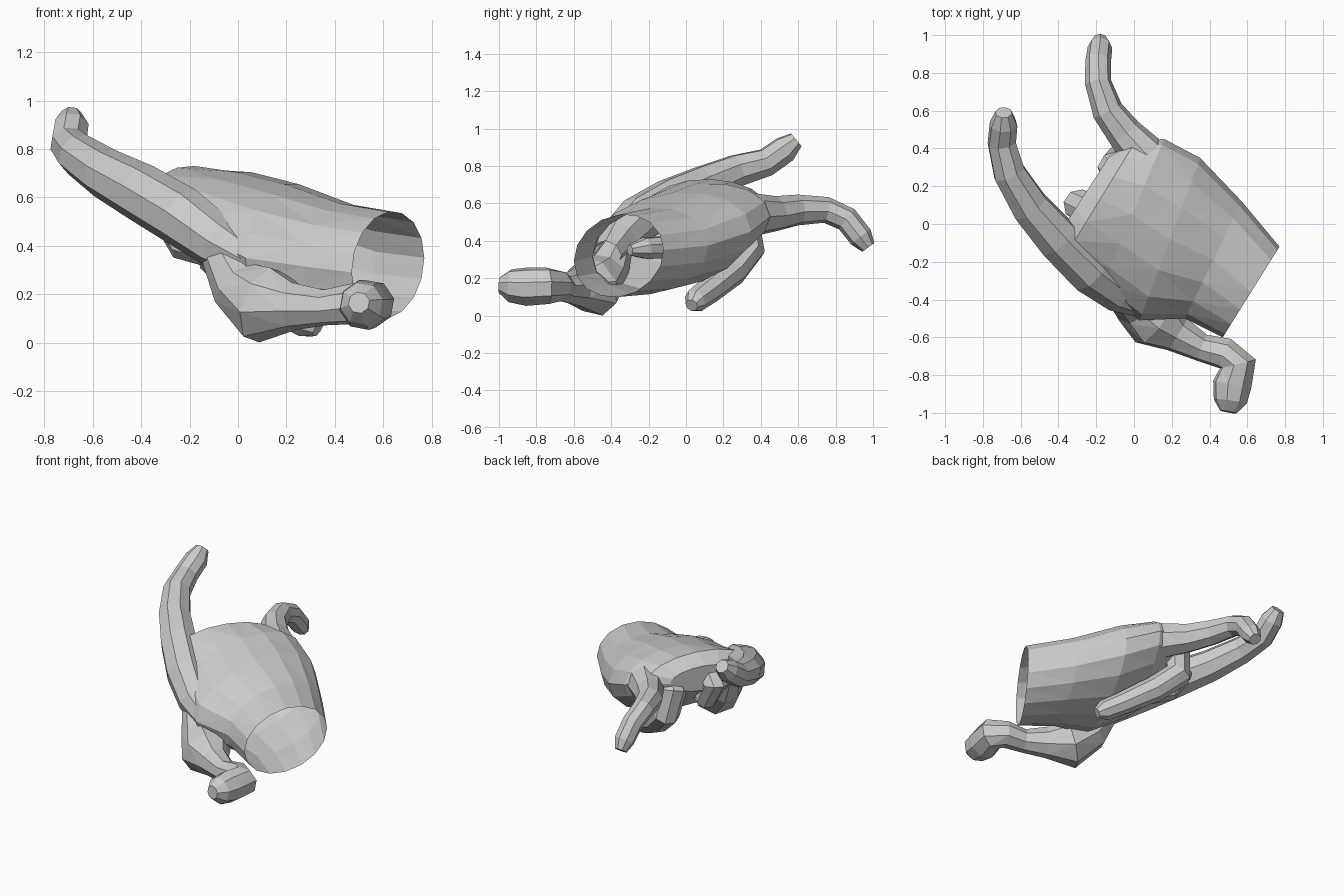
import bpy, bmesh, math
from mathutils import Vector

if "Cube" in bpy.data.objects:
    bpy.data.objects.remove(bpy.data.objects["Cube"])


def loft(name, rings):
    """Skin a list of vertex rings; the first ring stays open, the last is capped."""
    bm = bmesh.new()
    loops = [[bm.verts.new(p) for p in ring] for ring in rings]
    n = len(loops[0])
    for a, b in zip(loops, loops[1:]):
        for i in range(n):
            j = (i + 1) % n
            bm.faces.new((a[i], a[j], b[j], b[i]))
    bm.faces.new(loops[-1])
    bmesh.ops.triangulate(bm, faces=bm.faces[:])
    bmesh.ops.recalc_face_normals(bm, faces=bm.faces[:])
    me = bpy.data.meshes.new(name)
    bm.to_mesh(me)
    bm.free()
    ob = bpy.data.objects.new(name, me)
    bpy.context.collection.objects.link(ob)
    return ob


def ellipse(c, u, v, n=16):
    c, u, v = Vector(c), Vector(u), Vector(v)
    return [c + u * math.cos(2 * math.pi * i / n) + v * math.sin(2 * math.pi * i / n)
            for i in range(n)]


def finger(name, path, sides=8):
    """Tube through (x, y, z, radius) points with a parallel-carried frame."""
    pts = [Vector(p[:3]) for p in path]
    rings, old, u = [], None, None
    for i, p in enumerate(pts):
        t = (pts[min(i + 1, len(pts) - 1)] - pts[max(i - 1, 0)]).normalized()
        if old is None:
            u = t.orthogonal().normalized()
        else:
            u = old.rotation_difference(t) @ u
        old = t
        r = path[i][3]
        rings.append(ellipse(p, u * r, t.cross(u) * r, sides))
    return loft(name, rings)


# Palm and open wrist: centre, half width vector, half height vector
palm = [
    ((.62, -.36, .32), (.15, .24, .03), (0, 0, .22)),
    ((.42, -.19, .345), (.15, .31, .03), (0, 0, .23)),
    ((.19, -.08, .40), (.16, .43, .05), (0, 0, .255)),
    ((-.01, .05, .49), (.17, .40, .04), (0, 0, .215)),
    ((-.18, .13, .58), (.19, .31, -.01), (0, 0, .15)),
    ((-.26, .16, .58), (.13, .20, 0), (0, 0, .085)),
]
loft("palm", [ellipse(*r) for r in palm])

# Two extended fingers
finger("index_finger", [
    (.06, -.42, .33, .08), (-.08, -.36, .41, .11), (-.23, -.25, .52, .125),
    (-.40, -.08, .62, .12), (-.55, .09, .70, .105), (-.66, .27, .775, .09),
    (-.70, .43, .82, .078), (-.69, .53, .89, .075), (-.69, .59, .94, .045)])
finger("little_finger", [
    (.16, .26, .51, .13), (.05, .37, .54, .115), (-.05, .48, .545, .095),
    (-.14, .60, .565, .083), (-.19, .75, .565, .07), (-.19, .86, .515, .068),
    (-.18, .935, .42, .065), (-.18, .975, .365, .04)])

# Two fingers folded under the palm
finger("ring_finger", [
    (-.03, .23, .58, .10), (-.10, .30, .50, .095), (-.08, .335, .35, .088),
    (.04, .25, .24, .082), (.19, .13, .14, .072), (.29, .05, .08, .065),
    (.33, .03, .055, .035)])
finger("middle_finger", [
    (-.20, .06, .60, .09), (-.29, .10, .52, .085), (-.22, .09, .41, .075),
    (-.10, -.03, .37, .065), (.05, -.22, .36, .06), (.10, -.30, .35, .03)])

# Thumb with its fleshy base
finger("thumb", [
    (-.08, -.36, .38, .08), (.00, -.42, .24, .12), (.11, -.50, .155, .165),
    (.23, -.585, .15, .10), (.36, -.655, .145, .075), (.48, -.685, .16, .085),
    (.55, -.74, .16, .10), (.52, -.85, .155, .105), (.51, -.94, .16, .09),
    (.50, -.995, .165, .045)])
